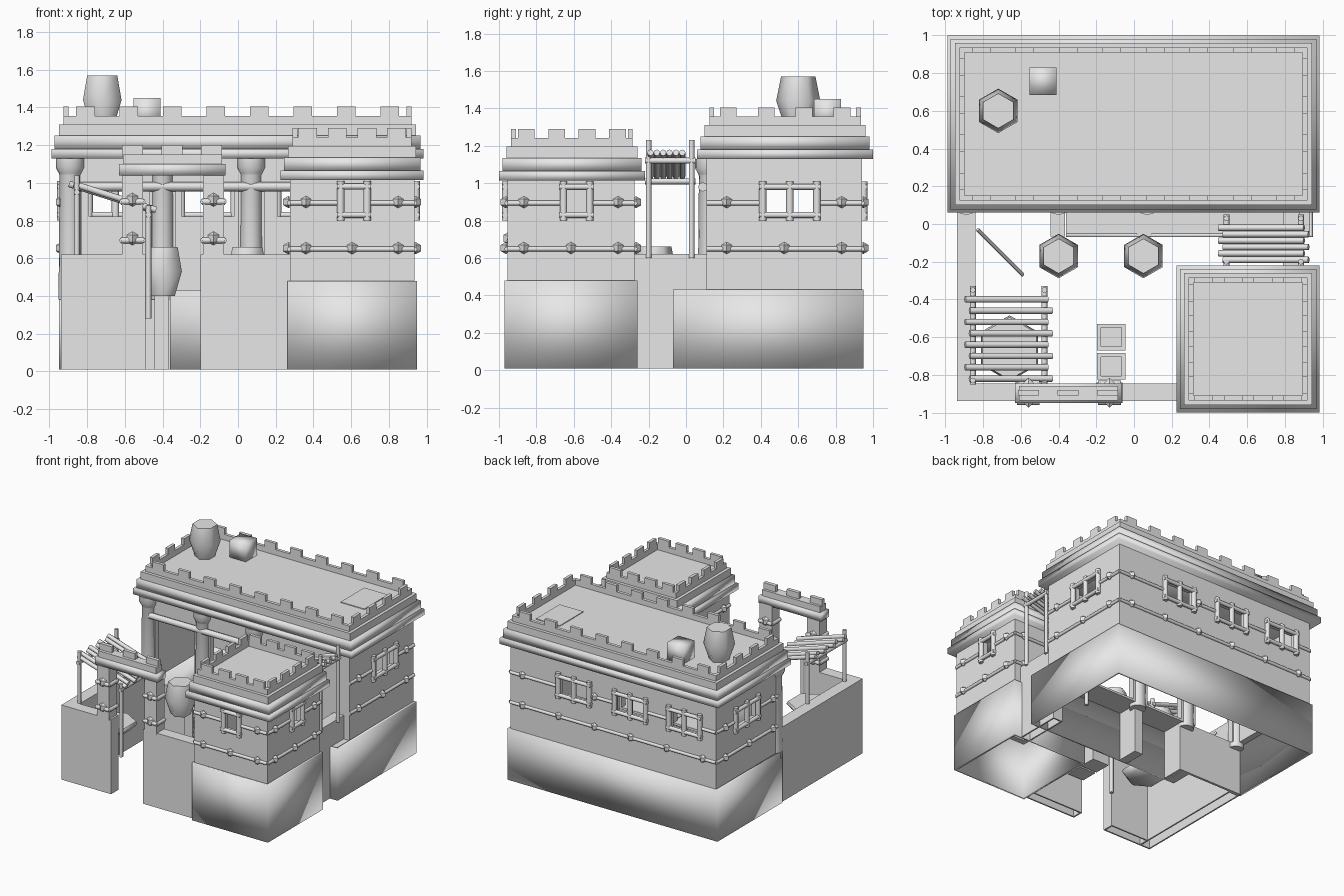
import bpy
from mathutils import Vector

cube = bpy.data.objects.get("Cube")
if cube:
    bpy.data.objects.remove(cube, do_unlink=True)

clay = bpy.data.materials.new("pale_clay")
clay.use_nodes = True
clay.diffuse_color = (0.8, 0.8, 0.8, 1)
clay.node_tree.nodes["Principled BSDF"].inputs["Base Color"].default_value = (0.8, 0.8, 0.8, 1)


def finish(name, smooth=0):
    ob = bpy.context.object
    ob.name = name
    ob.data.materials.clear()
    ob.data.materials.append(clay)
    if smooth:
        bpy.ops.object.shade_smooth_by_angle(angle=smooth)
    return ob


def box(name, x, y, z, soft=False):
    """Box from (low, high) pairs, with softly shaded corners if asked."""
    bpy.ops.mesh.primitive_cube_add(size=1)
    ob = finish(name)
    for v in ob.data.vertices:
        v.co = [a + (b - a) * (c + 0.5) for (a, b), c in zip((x, y, z), v.co)]
    if soft:
        ob.data.shade_smooth()
    return ob


def cut(ob, x, y, z):
    cutter = box("cutter", x, y, z)
    cutter.hide_render = True
    mod = ob.modifiers.new("cut", "BOOLEAN")
    mod.operation, mod.solver, mod.object = "DIFFERENCE", "EXACT", cutter
    bpy.context.view_layer.objects.active = ob
    bpy.ops.object.modifier_apply(modifier=mod.name)
    bpy.data.objects.remove(cutter, do_unlink=True)


def rod(name, a, b, r=0.015, sides=8):
    a, b = Vector(a), Vector(b)
    bpy.ops.mesh.primitive_cylinder_add(vertices=sides, radius=r, depth=(b - a).length, location=(a + b) / 2)
    ob = finish(name, 0.9)
    ob.rotation_euler = (b - a).to_track_quat("Z", "Y").to_euler()


def lathe(name, x, y, profile, sides=6):
    """Turned shape from (radius, height) pairs, one point of the hexagon towards the front."""
    bpy.ops.mesh.primitive_circle_add(vertices=sides, location=(x, y, 0))
    ob = finish(name)
    ring = [v.co.copy() for v in ob.data.vertices]
    verts = [(p.x * r, p.y * r, z) for r, z in profile for p in ring]
    faces = [(k * sides + i, k * sides + (i + 1) % sides, (k + 1) * sides + (i + 1) % sides, (k + 1) * sides + i)
             for k in range(len(profile) - 1) for i in range(sides)]
    faces += [tuple(reversed(range(sides))), tuple(range(len(verts) - sides, len(verts)))]
    ob.data.clear_geometry()
    ob.data.from_pydata(verts, [], faces)
    bpy.context.view_layer.objects.active = ob
    bpy.ops.object.shade_smooth_by_angle(angle=1.1)


def stud(name, p, r=0.032):
    bpy.ops.mesh.primitive_uv_sphere_add(segments=4, ring_count=2, radius=r, location=p)
    finish(name)


def grow(span, d):
    return (span[0] - d, span[1] + d)


def shell(name, x, y, z, thick=0.05):
    ob = box(name, x, y, z)
    cut(ob, grow(x, -thick), grow(y, -thick), (z[0] - 1, z[1] + 1))
    return ob


def yard_wall(name, x, y):
    """Hollow wall, open underneath."""
    ob = box(name, x, y, (0.01, 0.62))
    cut(ob, grow(x, -0.012), grow(y, -0.012), (-0.5, 0.605))


def side_point(side, x, y, t, z, out=0.0):
    return {"front": (t, y[0] - out, z), "back": (t, y[1] + out, z),
            "left": (x[1] + out, t, z), "right": (x[0] - out, t, z)}[side]


def facade(name, wall, side, x, y, windows, half, bars, studs):
    """Windows with log frames, and two rope bands with studs, on one side."""
    span = x if side in ("front", "back") else y

    def log(part, t0, z0, t1, z1, r, out):
        rod(name + part, side_point(side, x, y, t0, z0, out), side_point(side, x, y, t1, z1, out), r)

    for c in windows:
        hole, depth = (c - half, c + half), 0.1
        if side in ("front", "back"):
            yy = y[0] if side == "front" else y[1]
            cut(wall, hole, (yy - depth, yy + depth), (0.82, 0.99))
        else:
            xx = x[1] if side == "left" else x[0]
            cut(wall, (xx - depth, xx + depth), hole, (0.82, 0.99))
        for i in range(bars):
            t = c - half + 2 * half * i / (bars - 1)
            log("_window_bar", t, 0.80, t, 1.01, 0.02, 0.01)
        for z in (0.83, 0.98):
            log("_window_rail", c - half - 0.02, z, c + half + 0.02, z, 0.016, 0.014)
    # Lower band runs through, upper band stops at each window
    log("_lower_band", span[0], 0.648, span[1], 0.648, 0.013, 0.003)
    edges = [span[0]] + [e for c in sorted(windows) for e in (c - half, c + half)] + [span[1]]
    for a, b in zip(edges[::2], edges[1::2]):
        log("_upper_band", a, 0.893, b, 0.893, 0.013, 0.003)
    for i in range(studs):
        t = span[0] + (span[1] - span[0]) * (i + 0.35) / (studs - 0.3)
        stud(name + "_stud", side_point(side, x, y, t, 0.653, 0.008))
        if all(abs(t - c) > half + 0.03 for c in windows):
            stud(name + "_stud", side_point(side, x, y, t, 0.898, 0.008))


def crown(name, x, y, z, nx, ny):
    """Stepped cornice, parapet, roof and battlements; x and y are the widest outline."""
    for inset, low, high in ((0, 0, 0.05), (0.018, 0.05, 0.12), (0.04, 0.12, 0.18)):
        box(name + "_cornice", grow(x, -inset), grow(y, -inset), (z + low, z + high), high < 0.15)
    px, py = grow(x, -0.065), grow(y, -0.065)
    shell(name + "_parapet", px, py, (z + 0.17, z + 0.225), 0.025)
    h = (z + 0.17, z + 0.275)
    for i in range(nx):
        c = px[0] + (px[1] - px[0]) * (i + 0.5) / nx
        for e in (py[0], py[1] - 0.025):
            box(name + "_merlon", (c - 0.05, c + 0.05), (e, e + 0.025), h)
    for i in range(ny):
        c = py[0] + (py[1] - py[0]) * (i + 0.5) / ny
        for e in (px[0], px[1] - 0.025):
            box(name + "_merlon", (e, e + 0.025), (c - 0.045, c + 0.045), h)


# Main hall
hx, hy = (-0.93, 0.93), (0.11, 0.94)
base = shell("hall_base", (-0.95, 0.95), (-0.07, 0.95), (0.01, 0.43), 0.02)
cut(base, (-0.96, -0.36), (-0.2, 0.11), (-0.5, 1))
base.data.shade_smooth()
box("hall_base_front", (-0.94, -0.34), (0.11, 0.13), (0.01, 0.43))
box("hall_base_return", (-0.36, -0.34), (-0.07, 0.12), (0.01, 0.43))
box("hall_terrace", (-0.35, 0.94), (-0.06, 0.16), (0.41, 0.428))
hall = shell("hall_walls", hx, hy, (0.42, 1.14))
for a, b in ((-0.83, -0.47), (-0.33, 0.0), (0.14, 0.47)):
    cut(hall, (a, b), (0, 0.25), (0.3, 0.96))
rod("hall_lintel", (-0.86, 0.09, 0.98), (0.5, 0.09, 0.98), 0.025)
facade("hall_back", hall, "back", hx, hy, (-0.65, -0.16, 0.35), 0.14, 3, 6)
for s in ("left", "right"):
    facade("hall_" + s, hall, s, hx, hy, (0.555,), 0.145, 3, 3)
crown("hall", (-0.99, 0.985), (0.06, 1.0), 1.13, 8, 4)
for x in (-0.89, -0.40, 0.07):
    lathe("hall_column", x, 0.125, ((0.062, 0.38), (0.056, 1.04), (0.06, 1.05), (0.076, 1.08), (0.076, 1.13)), 16)
for x in (-0.405, 0.055):
    box("hall_buttress", (x - 0.038, x + 0.038), (-0.065, 0.12), (0.01, 0.435))

# Corner tower
tx, ty = (0.275, 0.935), (-0.955, -0.275)
shell("tower_base", (0.262, 0.95), (-0.97, -0.26), (0.01, 0.48), 0.02).data.shade_smooth()
tower = shell("tower_walls", tx, ty, (0.47, 1.03))
for s, c in (("front", 0.615), ("back", 0.615), ("left", -0.585), ("right", -0.585)):
    facade("tower_" + s, tower, s, tx, ty, (c,) if s in ("front", "left") else (), 0.07, 2, 3)
crown("tower", (0.225, 0.985), (-1.0, -0.22), 1.015, 4, 4)

# Courtyard walls
yard_wall("yard_right_wall", (-0.94, -0.84), (-0.94, 0.11))
yard_wall("yard_front_wall", (-0.85, -0.49), (-0.94, -0.845))
yard_wall("yard_front_wall", (-0.20, 0.28), (-0.94, -0.845))
yard_wall("yard_left_wall", (0.79, 0.88), (-0.28, 0.11))

# Gateway
for c in (-0.56, -0.13):
    box("gate_post", (c - 0.055, c + 0.055), (-0.945, -0.845), (0.61, 1.05))
    for z in (0.695, 0.9):
        for y in (-0.942, -0.848):
            rod("gate_band", (c - 0.06, y, z), (c + 0.06, y, z), 0.017)
            stud("gate_stud", (c, y, z + 0.01), 0.038)
        for x in (c - 0.053, c + 0.053):
            rod("gate_band", (x, -0.95, z), (x, -0.84, z), 0.017)
box("gate_beam", (-0.63, -0.065), (-0.95, -0.845), (1.04, 1.10), True)
box("gate_parapet", (-0.61, -0.085), (-0.935, -0.86), (1.10, 1.15))
for c in (-0.56, -0.35, -0.14):
    box("gate_merlon", (c - 0.055, c + 0.055), (-0.91, -0.88), (1.14, 1.20))


def canopy(name, xa, za, xb, zb, y, slats, foot_a, foot_b, tall):
    """Sloping log roof on four posts."""
    for x, z, foot, extra in ((xa, za, foot_a, tall), (xb, zb, foot_b, 0.03)):
        rod(name + "_rail", (x, y[0], z - 0.02), (x, y[1], z - 0.02), 0.016)
        for t in (y[0] + 0.02, y[1] - 0.02):
            rod(name + "_post", (x, t, foot), (x, t, z + extra), 0.015)
    a, b = Vector((xa, 0, za + 0.015)), Vector((xb, 0, zb + 0.015))
    over = (b - a).normalized() * 0.03
    for i in range(slats):
        t = Vector((0.012 * (-1) ** i, y[0] + 0.03 + (y[1] - y[0] - 0.1) * i / (slats - 1), 0))
        rod(name + "_slat", a - over + t, b + over + t, 0.017)


canopy("yard_canopy", -0.855, 0.97, -0.475, 0.85, (-0.85, -0.33), 8, 0.6, 0.28, 0.07)
canopy("side_canopy", 0.885, 1.14, 0.49, 1.03, (-0.22, 0.05), 6, 0.6, 0.3, 0.09)

# Jars, crates, table, leaning pole and roof hatch
for x, y, z in ((-0.40, -0.17, 0.4), (0.05, -0.17, 0.4), (-0.72, 0.6, 1.31)):
    lathe("jar", x, y, [(r, h + z) for r, h in ((0.075, 0), (0.118, 0.13), (0.092, 0.26))])
for y in (-0.60, -0.755):
    crate = box("yard_crate", (-0.195, -0.045), (y - 0.07, y + 0.07), (0.28, 0.42))
    cut(crate, (-0.175, -0.065), (y - 0.05, y + 0.05), (0.32, 0.6))
box("roof_crate", (-0.555, -0.41), (0.685, 0.83), (1.30, 1.45), True)
box("roof_hatch", (0.575, 0.79), (0.505, 0.81), (1.30, 1.316))
lathe("yard_table", -0.66, -0.66, ((0.14, 0.40), (0.175, 0.44), (0.165, 0.46)))
rod("leaning_pole", (-0.83, -0.03, 0.58), (-0.59, -0.27, 0.3), 0.01)
